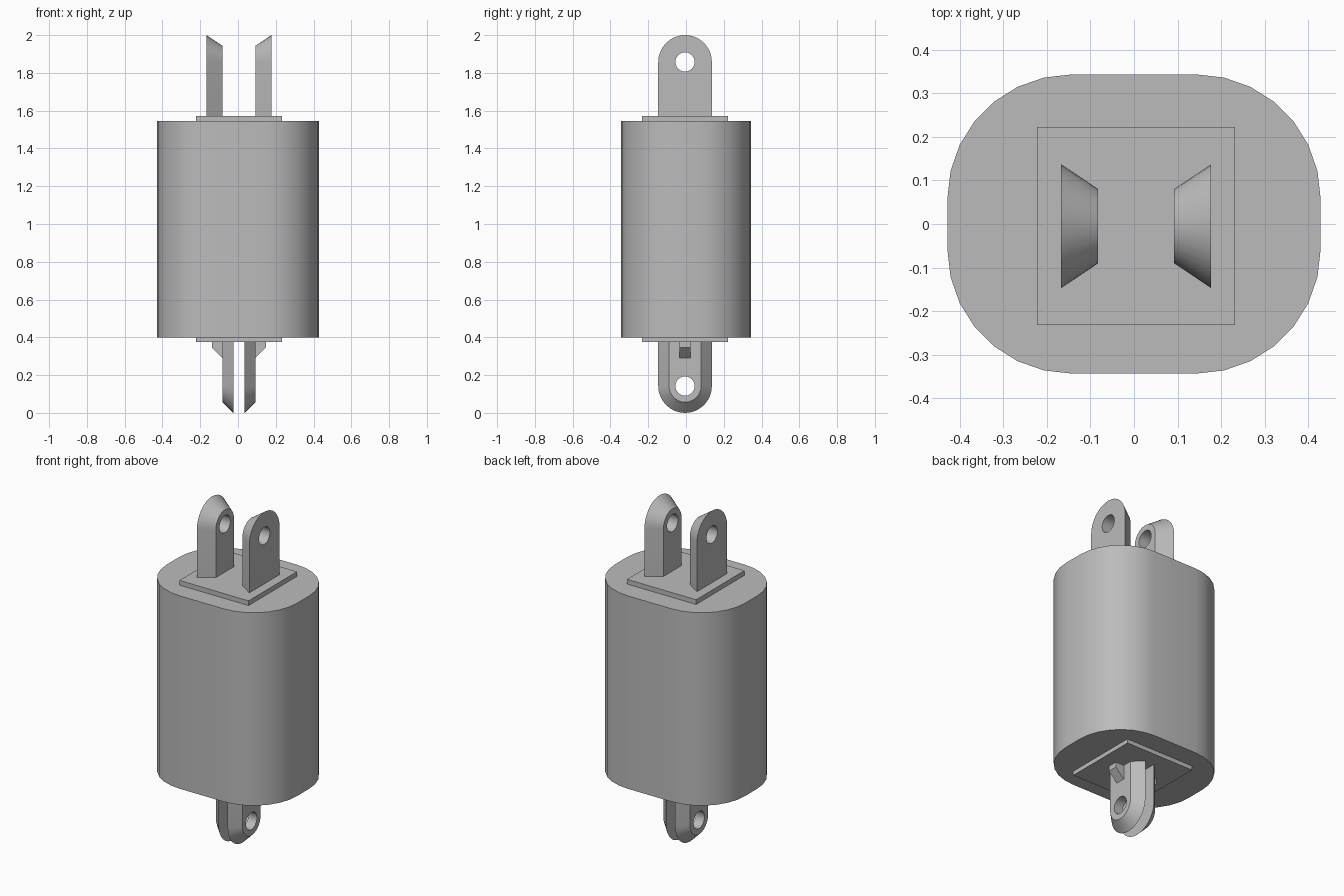
import bpy, bmesh
from math import sin, cos, pi, radians

cube = bpy.data.objects.get("Cube")
if cube:
    bpy.data.objects.remove(cube, do_unlink=True)

grey = bpy.data.materials.new("plain grey")
grey.use_nodes = True
grey.diffuse_color = (0.5, 0.5, 0.5, 1)
grey.node_tree.nodes["Principled BSDF"].inputs["Base Color"].default_value = grey.diffuse_color

OFF = 0.005  # fittings sit slightly off the body's axis


def finish(name, bm, smooth=False):
    bmesh.ops.recalc_face_normals(bm, faces=bm.faces)
    mesh = bpy.data.meshes.new(name)
    bm.to_mesh(mesh)
    bm.free()
    mesh.materials.append(grey)
    obj = bpy.data.objects.new(name, mesh)
    bpy.context.collection.objects.link(obj)
    if smooth:
        bpy.ops.object.select_all(action='DESELECT')
        obj.select_set(True)
        bpy.context.view_layer.objects.active = obj
        bpy.ops.object.shade_smooth_by_angle(angle=radians(30))
    return obj


def prism(name, points, depth, smooth=False):
    """Extrude a closed outline along a vector."""
    bm = bmesh.new()
    face = bm.faces.new([bm.verts.new(p) for p in points])
    ext = bmesh.ops.extrude_face_region(bm, geom=[face], use_keep_orig=True)
    moved = [v for v in ext["geom"] if isinstance(v, bmesh.types.BMVert)]
    bmesh.ops.translate(bm, verts=moved, vec=depth)
    return finish(name, bm, smooth)


def bridge(bm, a, b):
    for i in range(len(a)):
        j = (i + 1) % len(a)
        bm.faces.new((a[i], a[j], b[j], b[i]))


def lug(name, x_wide, x_narrow, z_eye, z_base):
    """Round-ended plate with an eye, tapering from a wide to a narrow face."""
    up = 1 if z_eye > z_base else -1
    bm = bmesh.new()
    sides = []
    for x, r in ((x_wide, 0.142), (x_narrow, 0.085)):
        arc = [(r * cos(pi * i / 16), z_eye + up * r * sin(pi * i / 16)) for i in range(17)]
        outline = arc + [(-r, z_base), (r, z_base)]
        eye = [(0.051 * cos(pi * i / 12), z_eye + 0.051 * sin(pi * i / 12)) for i in range(24)]
        loops = [[bm.verts.new((x, y - OFF, z)) for y, z in pts] for pts in (outline, eye)]
        edges = [bm.edges.new((l[i - 1], l[i])) for l in loops for i in range(len(l))]
        bmesh.ops.triangle_fill(bm, edges=edges, use_beauty=True)
        sides.append(loops)
    for a, b in zip(*sides):
        bridge(bm, a, b)
    return finish(name, bm, True)


# Main body: rounded rectangle extruded upward
corners = ((1, 1), (-1, 1), (-1, -1), (1, -1))
outline = []
for q, (sx, sy) in enumerate(corners):
    for i in range(8):
        a = pi / 2 * (q + i / 7)
        outline.append((sx * 0.143 + 0.285 * cos(a), sy * 0.058 + 0.285 * sin(a), 0.4))
prism("body", outline, (0, 0, 1.145), True)

# Square mounting plates on both ends
for name, z, h in (("top_plate", 1.545, 0.028), ("bottom_plate", 0.375, 0.025)):
    square = [(OFF + 0.227 * sx, -OFF + 0.227 * sy, z) for sx, sy in corners]
    prism(name, square, (0, 0, h))

# Lugs and small wedge braces, mirrored left and right
for side, s in (("left", 1), ("right", -1)):
    lug(f"top_lug_{side}", OFF + s * 0.172, OFF + s * 0.087, 1.858, 1.573)
    lug(f"bottom_lug_{side}", OFF + s * 0.03, OFF + s * 0.087, 0.142, 0.375)
    wedge = [(OFF + s * x, -OFF - 0.029, z) for x, z in
             ((0.087, 0.375), (0.142, 0.375), (0.142, 0.345), (0.087, 0.29))]
    prism(f"brace_{side}", wedge, (0, 0.058, 0))
